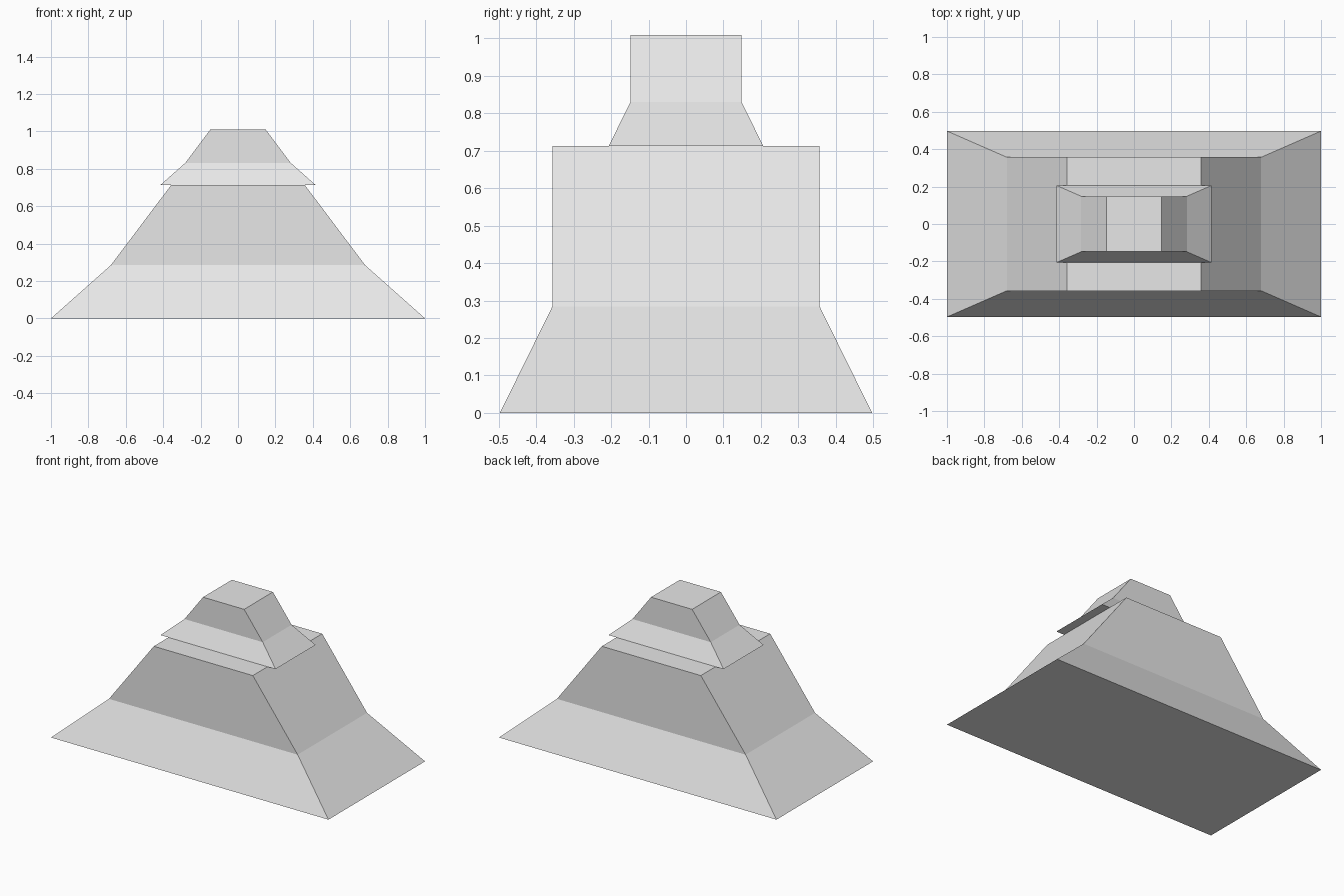
import bpy
import bmesh

if "Cube" in bpy.data.objects:
    bpy.data.objects.remove(bpy.data.objects["Cube"])

grey = bpy.data.materials.new("light grey")
grey.diffuse_color = (0.8, 0.8, 0.8, 1.0)
grey.use_nodes = True
grey.node_tree.nodes["Principled BSDF"].inputs["Base Color"].default_value = grey.diffuse_color

# Half width, half depth and height of each level of one tier
LEVELS = [(1.0, 0.497, 0.0), (0.68, 0.357, 0.284), (0.357, 0.357, 0.713)]


def make_tier(name, scale, base):
    """Stack of rectangular sections, joined by sloping walls and capped."""
    bm = bmesh.new()
    rings = []
    for hx, hy, z in LEVELS:
        corners = [(-hx, -hy), (hx, -hy), (hx, hy), (-hx, hy)]
        rings.append([bm.verts.new((x * scale, y * scale, base + z * scale))
                      for x, y in corners])
    for low, high in zip(rings, rings[1:]):
        for i in range(4):
            j = (i + 1) % 4
            bm.faces.new((low[i], low[j], high[j], high[i]))
    bm.faces.new(rings[0][::-1])
    bm.faces.new(rings[-1])
    mesh = bpy.data.meshes.new(name)
    bm.to_mesh(mesh)
    bm.free()
    mesh.materials.append(grey)
    obj = bpy.data.objects.new(name, mesh)
    bpy.context.collection.objects.link(obj)
    return obj


# Large lower tier, and a small copy of it resting on its flat top
make_tier("lower_tier", 1.0, 0.0)
make_tier("upper_tier", 0.415, 0.713)
